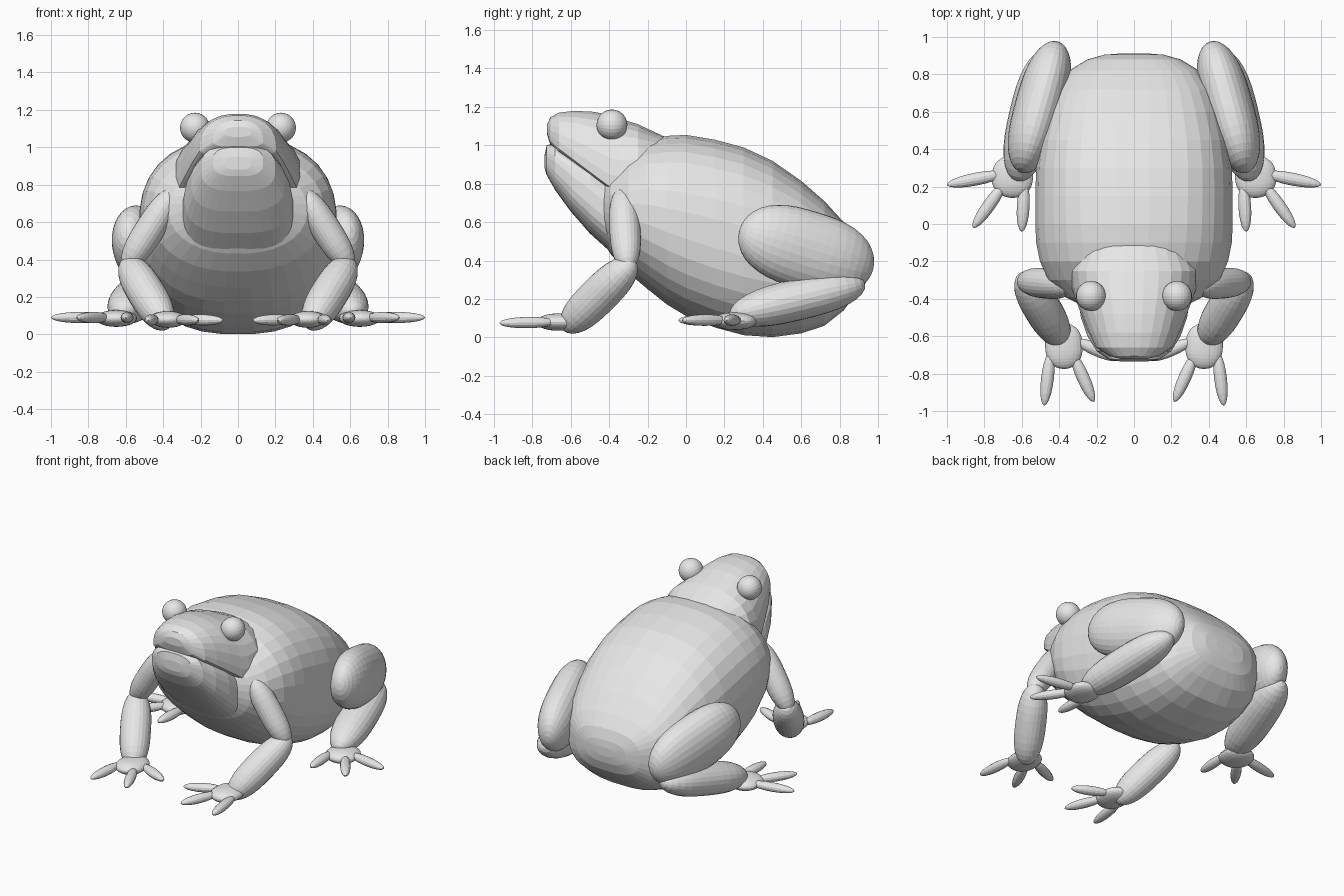
import bpy, bmesh, math
from mathutils import Vector

if "Cube" in bpy.data.objects:
    bpy.data.objects.remove(bpy.data.objects["Cube"])

grey = bpy.data.materials.new("plain grey")
grey.diffuse_color = (0.8, 0.8, 0.8, 1)
grey.use_nodes = True
grey.node_tree.nodes["Principled BSDF"].inputs["Base Color"].default_value = grey.diffuse_color


def loft(name, rings):
    """Skin a list of equal-length point rings with quads and closed ends."""
    bm = bmesh.new()
    rows = [[bm.verts.new(p) for p in r] for r in rings]
    n = len(rows[0])
    for a, b in zip(rows, rows[1:]):
        for i in range(n):
            j = (i + 1) % n
            bm.faces.new((a[i], a[j], b[j], b[i]))
    for end in (rows[0], rows[-1]):
        c = bm.verts.new(sum((v.co for v in end), Vector()) / n)
        for i in range(n):
            bm.faces.new((end[i], end[(i + 1) % n], c))
    bmesh.ops.recalc_face_normals(bm, faces=bm.faces)
    me = bpy.data.meshes.new(name)
    bm.to_mesh(me)
    bm.free()
    me.materials.append(grey)
    ob = bpy.data.objects.new(name, me)
    bpy.context.collection.objects.link(ob)
    return ob


def power(v, e):
    return math.copysign(abs(v) ** e, v)


def section_body(name, sections, n, front, back):
    """Loft of upright sections: (y, bottom z, widest z, top z, half width);
    front and back give the squareness at either end."""
    rings = []
    for k, (y, zb, zm, zt, hw) in enumerate(sections):
        e = 2 / (front + (back - front) * k / (len(sections) - 1))
        ring = []
        for i in range(n):
            a = 2 * math.pi * (i + 0.5) / n
            c, s = power(math.cos(a), e), power(math.sin(a), e)
            ring.append(Vector((hw * c, y, zm + s * ((zt - zm) if s > 0 else (zm - zb)))))
        rings.append(ring)
    return loft(name, rings)


def limb(name, a, b, ru, rv, side=1, blunt=2.8, n=24, rows=16):
    """Rounded spindle from tip a to tip b; ru is sideways, rv upward radius."""
    a = Vector((a[0] * side, a[1], a[2]))
    b = Vector((b[0] * side, b[1], b[2]))
    d = (b - a).normalized()
    u = d.cross(Vector((0, 0, 1))).normalized()
    v = u.cross(d)
    rings = []
    for k in range(rows + 1):
        t = -math.cos(math.pi * (k + 0.25) / (rows + 0.5))
        r = (1 - abs(t) ** blunt) ** 0.5
        c = (a + b) / 2 + (b - a) / 2 * t
        rings.append([c + u * (ru * r * math.cos(2 * math.pi * i / n))
                      + v * (rv * r * math.sin(2 * math.pi * i / n)) for i in range(n)])
    return loft(name, rings)


# Body: fat egg tilted up towards the head
body = [(-.5, .60, .80, .12), (-.45, .52, .85, .25), (-.39, .43, .90, .37),
        (-.3, .335, .97, .46), (-.2, .25, 1.03, .505), (-.1, .17, 1.05, .525),
        (0, .11, 1.055, .53), (.15, .05, 1.03, .53), (.3, .01, .99, .525),
        (.45, .0, .92, .505), (.6, .02, .815, .465), (.72, .06, .71, .42),
        (.82, .14, .60, .35), (.88, .22, .52, .25), (.905, .29, .45, .16),
        (.912, .34, .40, .07)]
section_body("body", [(y, b, (b + t) / 2, t, w) for y, b, t, w in body], 32, 2.1, 2.9)

# Head with upper jaw, widest just above the mouth line
section_body("head", [
    (-.722, 1.055, 1.075, 1.11, .07), (-.705, 1.0, 1.03, 1.145, .135),
    (-.66, .955, .985, 1.17, .205), (-.58, .895, .925, 1.18, .245),
    (-.48, .82, .85, 1.175, .285), (-.4, .765, .79, 1.16, .315),
    (-.34, .735, .78, 1.14, .335), (-.25, .75, .82, 1.11, .345),
    (-.1, .8, .88, 1.04, .28), (0, .85, .9, .98, .15)], 28, 2.4, 2.3)

# Throat and lower jaw
throat = [(-.735, .88, .95, .07), (-.725, .845, 1.0, .135), (-.68, .765, 1.01, .2),
          (-.6, .655, .97, .25), (-.5, .54, .92, .285), (-.4, .45, .85, .3),
          (-.32, .45, .79, .285), (-.25, .5, .75, .2)]
section_body("throat", [(y, b, (b + t) / 2, t, w) for y, b, t, w in throat], 28, 2.9, 2.7)

for side, tag in ((-1, "right"), (1, "left")):
    # Eye
    limb(tag + "_eye", (.23, -.465, 1.105), (.23, -.305, 1.105), .08, .08, side, 2)
    # Front leg
    limb(tag + "_upper_arm", (.335, -.33, .775), (.605, -.305, .35), .081, .08, side)
    limb(tag + "_forearm", (.60, -.27, .40), (.38, -.635, .04), .1, .1, side)
    limb(tag + "_hand", (.38, -.53, .08), (.37, -.775, .08), .1, .045, side, 2.5)
    fingers = [((.445, -.68, .08), (.48, -.97, .075)), ((.33, -.69, .08), (.215, -.95, .075)),
               ((.32, -.62, .08), (.08, -.725, .075))]
    # Hind leg
    limb(tag + "_thigh", (.60, .28, .56), (.41, .97, .35), .133, .205, side, 2.8, 28, 20)
    limb(tag + "_shank", (.46, .93, .28), (.625, .23, .115), .125, .108, side)
    limb(tag + "_foot", (.64, .365, .085), (.66, .14, .085), .11, .045, side, 2.5)
    toes = [((.69, .27, .09), (1.0, .21, .09)), ((.69, .22, .09), (.86, -.02, .09)),
            ((.585, .22, .09), (.60, -.04, .09))]
    for label, digits in (("finger", fingers), ("toe", toes)):
        for k, (a, b) in enumerate(digits):
            limb(f"{tag}_{label}_{k + 1}", a, b, .034, .03, side, 2.1, 14, 10)
